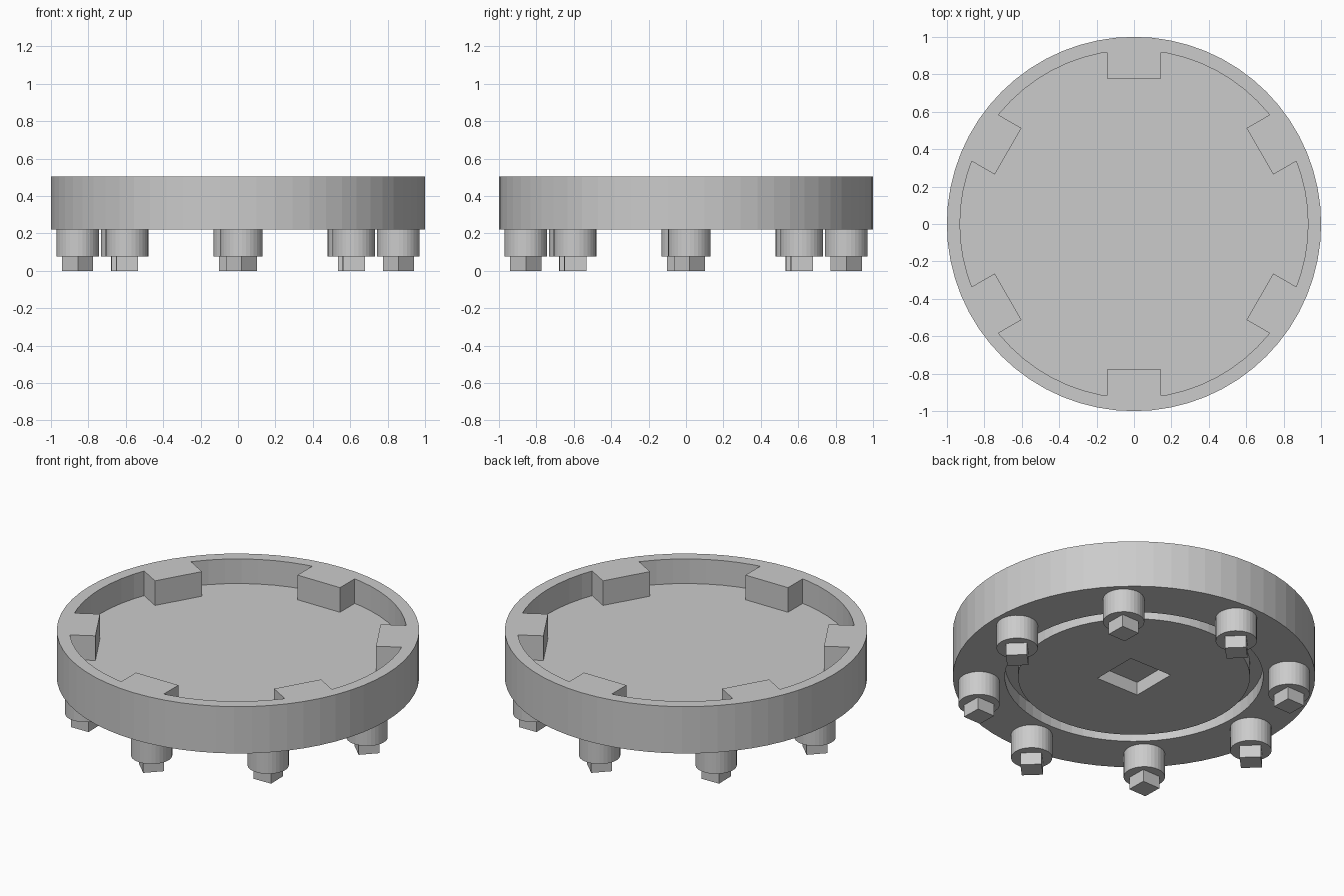
import bpy, bmesh
from math import pi, cos, sin, radians
from mathutils import Matrix, Vector

if "Cube" in bpy.data.objects:
    bpy.data.objects.remove(bpy.data.objects["Cube"])

BOTTOM, TOP, FLOOR = 0.22, 0.505, 0.355


def finish(bm, name):
    bmesh.ops.recalc_face_normals(bm, faces=bm.faces[:])
    mesh = bpy.data.meshes.new(name)
    bm.to_mesh(mesh)
    bm.free()
    obj = bpy.data.objects.new(name, mesh)
    bpy.context.collection.objects.link(obj)
    return obj


def add_box(bm, lo, hi, angle=0.0):
    """Box between two corners, then turned about the z axis."""
    lo, hi = Vector(lo), Vector(hi)
    m = (Matrix.Rotation(angle, 4, 'Z') @ Matrix.Translation((lo + hi) / 2)
         @ Matrix.Diagonal((*(hi - lo), 1)))
    bmesh.ops.create_cube(bm, size=1, matrix=m)


# Round tray: turned profile with upper cavity and a ring groove underneath
profile = [(0, BOTTOM), (0.64, BOTTOM), (0.64, 0.30), (0.713, 0.30),
           (0.713, BOTTOM), (1, BOTTOM), (1, TOP), (0.93, TOP),
           (0.93, FLOOR), (0, FLOOR)]
bm = bmesh.new()
verts = [bm.verts.new((r, 0, z)) for r, z in profile]
edges = [bm.edges.new(pair) for pair in zip(verts, verts[1:])]
bmesh.ops.spin(bm, geom=verts + edges, cent=(0, 0, 0), axis=(0, 0, 1),
               angle=2 * pi, steps=64)
bmesh.ops.remove_doubles(bm, verts=bm.verts[:], dist=1e-4)
tray = finish(bm, "tray")

# Square pocket in the underside
bm = bmesh.new()
add_box(bm, (-0.143, -0.143, 0.1), (0.143, 0.143, 0.30))
cutter = finish(bm, "pocket_cutter")
cutter.hide_render = True
cutter.hide_set(True)
cut = tray.modifiers.new("pocket", 'BOOLEAN')
cut.operation = 'DIFFERENCE'
cut.solver = 'EXACT'
cut.object = cutter

# Six inner tabs, flush with the rim
bm = bmesh.new()
for i in range(6):
    add_box(bm, (0.777, -0.143, FLOOR - 0.02), (0.935, 0.143, TOP),
            radians(30 + 60 * i))
finish(bm, "rim_tabs")

# Eight round feet with square tips
feet, tips = bmesh.new(), bmesh.new()
for i in range(8):
    a = radians(1.2 + 45 * i)
    x, y = 0.857 * cos(a), 0.857 * sin(a)
    turn = Matrix.Rotation(a, 4, 'Z')
    bmesh.ops.create_cone(feet, cap_ends=True, segments=32, radius1=0.114,
                          radius2=0.114, depth=0.155,
                          matrix=Matrix.Translation((x, y, 0.1525)) @ turn)
    bmesh.ops.create_cone(tips, cap_ends=True, segments=4, radius1=0.083,
                          radius2=0.083, depth=0.085,
                          matrix=Matrix.Translation((x, y, 0.0425)) @ turn)
finish(feet, "feet")
finish(tips, "foot_tips")
